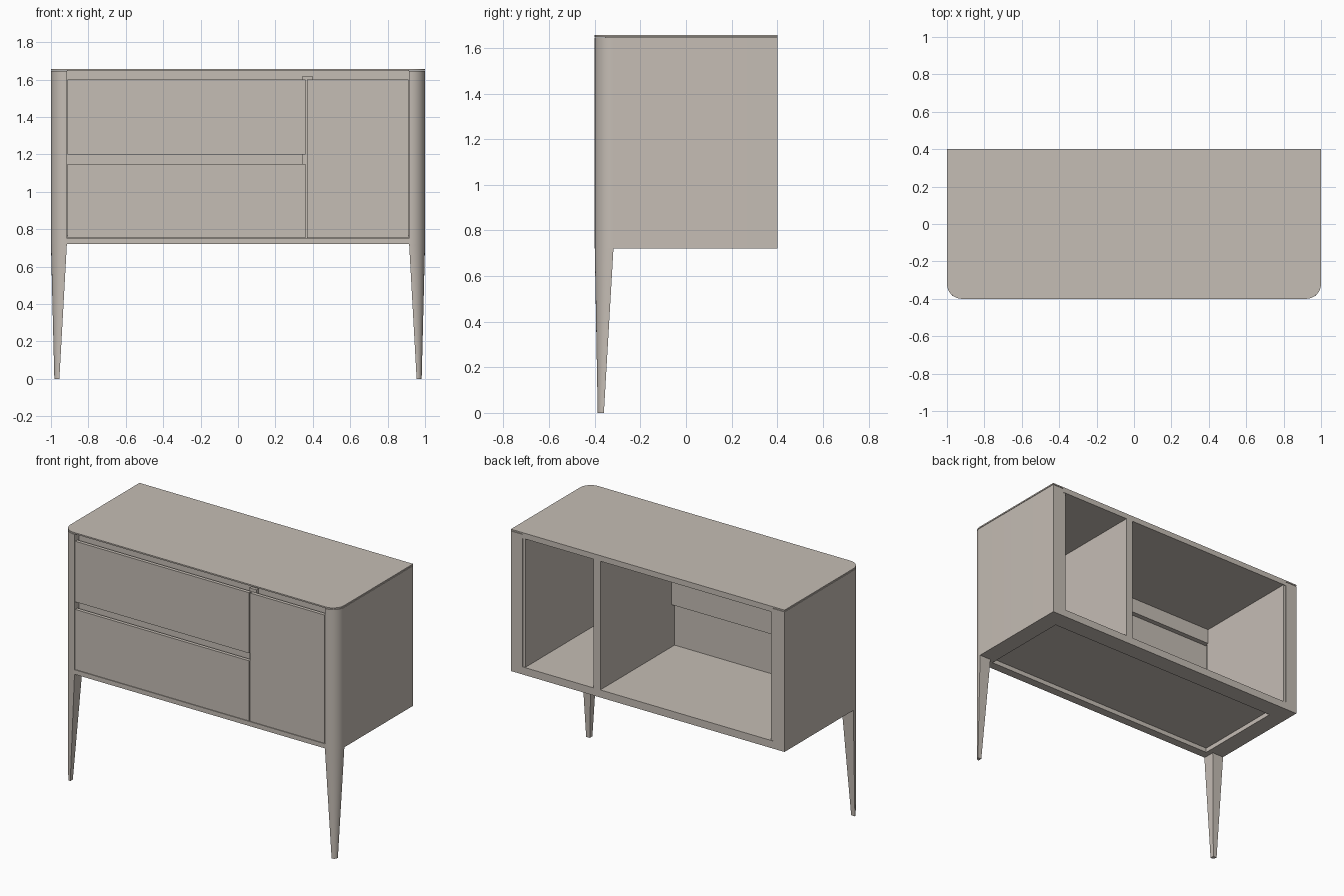
import bpy, bmesh, math

if "Cube" in bpy.data.objects:
    bpy.data.objects.remove(bpy.data.objects["Cube"])

mat = bpy.data.materials.new("warm grey")
mat.diffuse_color = (0.56, 0.51, 0.46, 1)
mat.use_nodes = True
mat.node_tree.nodes["Principled BSDF"].inputs["Base Color"].default_value = mat.diffuse_color


def finish(name, bm, mirror=False, smooth=False):
    bmesh.ops.recalc_face_normals(bm, faces=bm.faces)
    me = bpy.data.meshes.new(name)
    bm.to_mesh(me)
    bm.free()
    me.materials.append(mat)
    ob = bpy.data.objects.new(name, me)
    bpy.context.collection.objects.link(ob)
    if mirror:
        ob.modifiers.new("Mirror", 'MIRROR')
    if smooth:
        bpy.ops.object.select_all(action='DESELECT')
        ob.select_set(True)
        bpy.context.view_layer.objects.active = ob
        bpy.ops.object.shade_smooth_by_angle(angle=math.radians(30))
    return ob


def loft(name, lower, z0, upper, z1, **kw):
    """Solid between two matching outlines."""
    bm = bmesh.new()
    a = [bm.verts.new((x, y, z0)) for x, y in lower]
    b = [bm.verts.new((x, y, z1)) for x, y in upper]
    bm.faces.new(a)
    bm.faces.new(b)
    n = len(a)
    for i in range(n):
        j = (i + 1) % n
        bm.faces.new((a[i], a[j], b[j], b[i]))
    return finish(name, bm, **kw)


def box(name, x0, x1, y0, y1, z0, z1, **kw):
    r = [(x0, y0), (x1, y0), (x1, y1), (x0, y1)]
    return loft(name, r, z0, r, z1, **kw)


def arc(cx, cy, r, a0, a1, n=12):
    return [(cx + r * math.cos(math.radians(a0 + (a1 - a0) * i / n)),
             cy + r * math.sin(math.radians(a0 + (a1 - a0) * i / n))) for i in range(n + 1)]


R = 0.08
IN = 0.915   # inner face of the side panels

# Side panels with rounded front corner, and their inner liners
side = arc(1 - R, -0.4 + R, R, -90, 0) + [(1, 0.4), (IN, 0.4), (IN, -0.4)]
loft("side_panel", side, 0.72, side, 1.645, mirror=True, smooth=True)
box("side_liner", 0.897, IN, -0.355, 0.396, 0.75, 1.645, mirror=True)

# Tapered front legs: square with a rounded outer corner
leg_top = arc(1 - R, -0.4 + R, R, -90, 0) + [(1, -0.318), (IN, -0.318), (IN, -0.4)]
leg_foot = [(0.955 + (x - IN) / 0.085 * 0.027, -0.387 + (y + 0.4) / 0.082 * 0.027)
            for x, y in leg_top]
loft("front_leg", leg_foot, 0, leg_top, 0.72, mirror=True, smooth=True)

# Top slab with rounded front corners
top = arc(-1 + R, -0.4 + R, R, 180, 270) + arc(1 - R, -0.4 + R, R, -90, 0) + [(1, 0.4), (-1, 0.4)]
loft("top_slab", top, 1.648, top, 1.657, smooth=True)

# Carcass boards
box("ceiling_board", -IN, IN, -0.355, 0.4, 1.62, 1.648)
box("floor_board", -IN, IN, -0.375, 0.4, 0.75, 0.77)
box("divider", 0.346, 0.397, -0.375, 0.4, 0.77, 1.62)

# Frame under the floor, leaving a shallow pocket
box("base_front_rail", -IN, IN, -0.398, -0.34, 0.72, 0.75)
box("base_back_rail", -IN, IN, 0.28, 0.4, 0.72, 0.75)
box("base_side_rail", 0.88, IN, -0.34, 0.28, 0.72, 0.75, mirror=True)

# Recessed finger channels behind the drawer tops
for name, x1, z0, z1 in (("upper", 0.897, 1.53, 1.648), ("middle", 0.346, 1.06, 1.21)):
    box(name + "_channel_back", -0.91, x1, -0.355, -0.342, z0, z1)
    box(name + "_channel_base", -0.91, x1, -0.38, -0.342, z0 - 0.01, z0)
box("middle_channel_lip", -0.91, 0.346, -0.378, -0.342, 1.2, 1.21)

# Drawer fronts and door
box("lower_drawer_front", -0.911, 0.36, -0.398, -0.375, 0.753, 1.15)
box("upper_drawer_front", -0.911, 0.36, -0.398, -0.375, 1.2, 1.6)
box("door", 0.368, 0.911, -0.398, -0.375, 0.753, 1.6)
